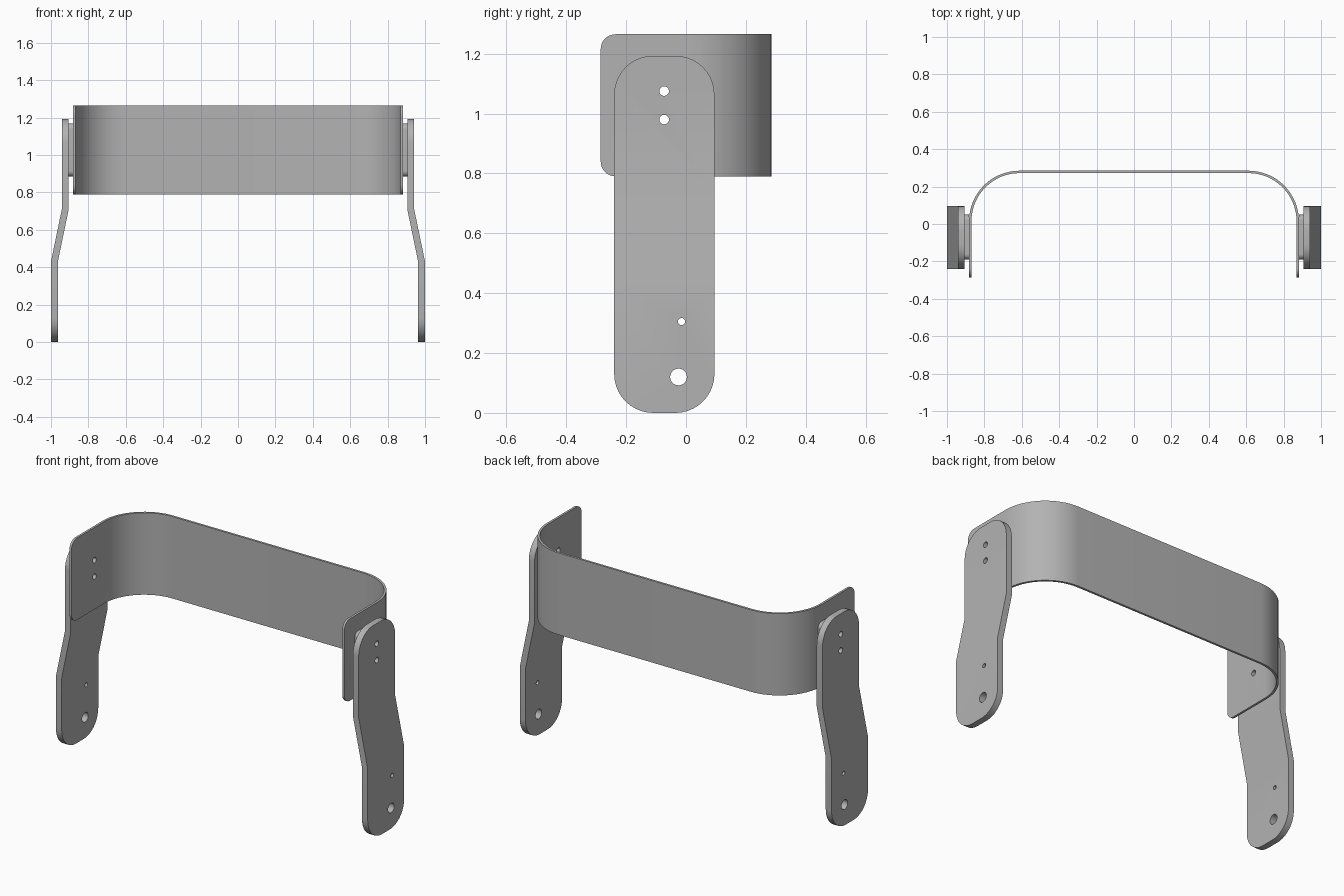
import bpy, bmesh, math
from mathutils import Matrix, Vector

cube = bpy.data.objects.get("Cube")
if cube:
    bpy.data.objects.remove(cube)

GREY = (0.45, 0.45, 0.45, 1)
metal = bpy.data.materials.new("grey metal")
metal.use_nodes = True
metal.diffuse_color = GREY
metal.node_tree.nodes["Principled BSDF"].inputs["Base Color"].default_value = GREY


def make_object(name, bm):
    bmesh.ops.recalc_face_normals(bm, faces=bm.faces)
    mesh = bpy.data.meshes.new(name)
    bm.to_mesh(mesh)
    bm.free()
    mesh.materials.append(metal)
    obj = bpy.data.objects.new(name, mesh)
    bpy.context.collection.objects.link(obj)
    return obj


def rounded_plate(y0, y1, z0, z1, radius, x0, x1):
    """Upright plate facing x, with rounded corners."""
    bm = bmesh.new()
    corners = [(y0, z0), (y1, z0), (y1, z1), (y0, z1)]
    face = bm.faces.new([bm.verts.new((x0, y, z)) for y, z in corners])
    bmesh.ops.bevel(bm, geom=bm.verts[:], offset=radius, segments=10,
                    profile=0.5, affect='VERTICES')
    grown = bmesh.ops.extrude_face_region(bm, geom=bm.faces[:])["geom"]
    verts = [g for g in grown if isinstance(g, bmesh.types.BMVert)]
    bmesh.ops.translate(bm, verts=verts, vec=(x1 - x0, 0, 0))
    return bm


# Drill shapes running straight through both sides
bm = bmesh.new()
for y, z, r in [(-0.073, 1.075, 0.016), (-0.073, 0.98, 0.016),
                (-0.015, 0.305, 0.012), (-0.025, 0.12, 0.028)]:
    place = Matrix.Translation((0, y, z)) @ Matrix.Rotation(math.pi / 2, 4, 'Y')
    bmesh.ops.create_cone(bm, cap_ends=True, segments=24, radius1=r, radius2=r,
                          depth=3, matrix=place)
drill = make_object("hole_drill", bm)
drill.hide_render = True
parts = []

# Bent side arms and the spacers between arm and band
LOW_BEND, HIGH_BEND, STEP = 0.43, 0.71, 0.058
for side, sign in (("left", 1), ("right", -1)):
    bm = rounded_plate(-0.24, 0.095, 0, 1.193, 0.13, 0.963, 1.0)
    for z in (LOW_BEND, HIGH_BEND):
        bmesh.ops.bisect_plane(bm, geom=bm.verts[:] + bm.edges[:] + bm.faces[:],
                               plane_co=(0, 0, z), plane_no=(0, 0, 1))
    for v in bm.verts:
        t = (v.co.z - LOW_BEND) / (HIGH_BEND - LOW_BEND)
        v.co.x = sign * (v.co.x - STEP * min(max(t, 0), 1))
    parts.append(make_object(side + "_arm", bm))

    bm = rounded_plate(-0.19, 0.05, 0.885, 1.168, 0.03, 0.882, 0.905)
    for v in bm.verts:
        v.co.x *= sign
    parts.append(make_object(side + "_spacer", bm))

# Thin U-shaped band: a sheet swept along the path, then thickened
HALF, BACK, BEND, BOTTOM, TOP = 0.882, 0.285, 0.27, 0.79, 1.265
half_path = [(HALF, -BACK)]
for i in range(17):
    a = math.pi / 2 * i / 16
    half_path.append((HALF - BEND + BEND * math.cos(a),
                      BACK - BEND + BEND * math.sin(a)))
path = half_path + [(-x, y) for x, y in reversed(half_path)]
bm = bmesh.new()
columns = [[bm.verts.new((x, y, z)) for z in (BOTTOM, TOP)] for x, y in path]
for a, b in zip(columns, columns[1:]):
    bm.faces.new((a[0], b[0], b[1], a[1]))
bmesh.ops.bevel(bm, geom=columns[0] + columns[-1], offset=0.05, segments=8,
                profile=0.5, affect='VERTICES')
bmesh.ops.recalc_face_normals(bm, faces=bm.faces)
back = max(bm.faces, key=lambda f: f.calc_center_median().y)
if back.normal.y < 0:
    bmesh.ops.reverse_faces(bm, faces=bm.faces)
band = make_object("curved_band", bm)
back = max(band.data.polygons, key=lambda p: p.center.y)
solid = band.modifiers.new("thickness", 'SOLIDIFY')
solid.thickness = 0.013
solid.offset = -1 if back.normal.y > 0 else 1
parts.append(band)

# Drill the holes and smooth the rounded edges
for obj in parts:
    cut = obj.modifiers.new("holes", 'BOOLEAN')
    cut.operation = 'DIFFERENCE'
    cut.solver = 'EXACT'
    cut.object = drill
    bpy.ops.object.select_all(action='DESELECT')
    obj.select_set(True)
    bpy.context.view_layer.objects.active = obj
    for name in [m.name for m in obj.modifiers]:
        bpy.ops.object.modifier_apply(modifier=name)
    bpy.ops.object.shade_smooth_by_angle(angle=math.radians(25))
bpy.data.objects.remove(drill)
